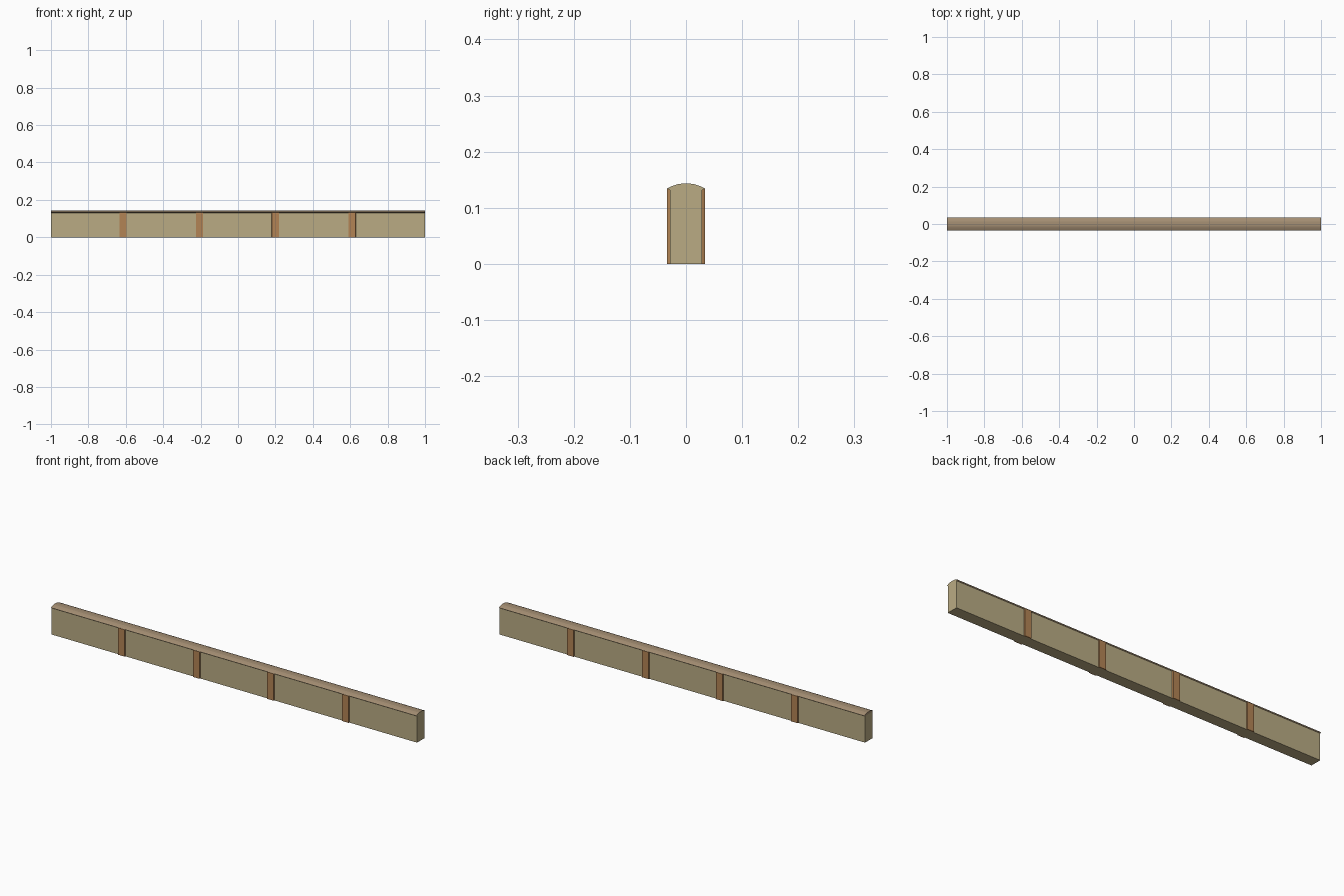
import bpy, bmesh

if "Cube" in bpy.data.objects:
    bpy.data.objects.remove(bpy.data.objects["Cube"])

def material(name, rgb):
    m = bpy.data.materials.new(name)
    m.diffuse_color = (*rgb, 1)
    m.use_nodes = True
    m.node_tree.nodes["Principled BSDF"].inputs["Base Color"].default_value = m.diffuse_color
    return m

TAN = material("tan plaster", (0.49, 0.41, 0.23))
BRICK = material("brown brick", (0.45, 0.23, 0.09))
COPING = material("coping brown", (0.37, 0.27, 0.17))

def prism(name, points, to_a, to_b, mats):
    """Solid between two copies of a 2D outline."""
    bm = bmesh.new()
    a = [bm.verts.new(to_a(*p)) for p in points]
    b = [bm.verts.new(to_b(*p)) for p in points]
    bm.faces.new(a)
    bm.faces.new(b)
    n = len(points)
    for i in range(n):
        j = (i + 1) % n
        bm.faces.new((a[i], a[j], b[j], b[i]))
    bmesh.ops.recalc_face_normals(bm, faces=bm.faces)
    if len(mats) > 1:  # right-hand end takes the second colour
        for f in bm.faces:
            if f.normal.x > 0.9:
                f.material_index = 1
    me = bpy.data.meshes.new(name)
    bm.to_mesh(me)
    bm.free()
    for m in mats:
        me.materials.append(m)
    ob = bpy.data.objects.new(name, me)
    bpy.context.collection.objects.link(ob)
    return ob

def along_x(x):
    return lambda y, z: (x, y, z)

def at_z(z):
    return lambda x, y: (x, y, z)

# Long wall body
W = 0.0285
prism("wall", [(-W, 0), (W, 0), (W, 0.131), (-W, 0.131)],
      along_x(-1), along_x(1), [TAN])

# Arched coping along the top, slightly overhanging
half = [(W, 0.131), (0.034, 0.1345), (0.024, 0.139), (0.013, 0.1425)]
outline = half + [(0, 0.1432)] + [(-y, z) for y, z in reversed(half)]
prism("coping", outline, along_x(-1), along_x(1), [COPING, TAN])

# Shallow chamfered pilasters on both faces
for i, x in enumerate((-0.615, -0.206, 0.2, 0.61)):
    for side, s in (("front", -1), ("back", 1)):
        pts = [(x - 0.02, s * 0.028), (x + 0.02, s * 0.028),
               (x + 0.018, s * 0.0335), (x - 0.018, s * 0.0335)]
        prism(f"{side}_pilaster_{i + 1}", pts, at_z(0), at_z(0.133), [BRICK])
